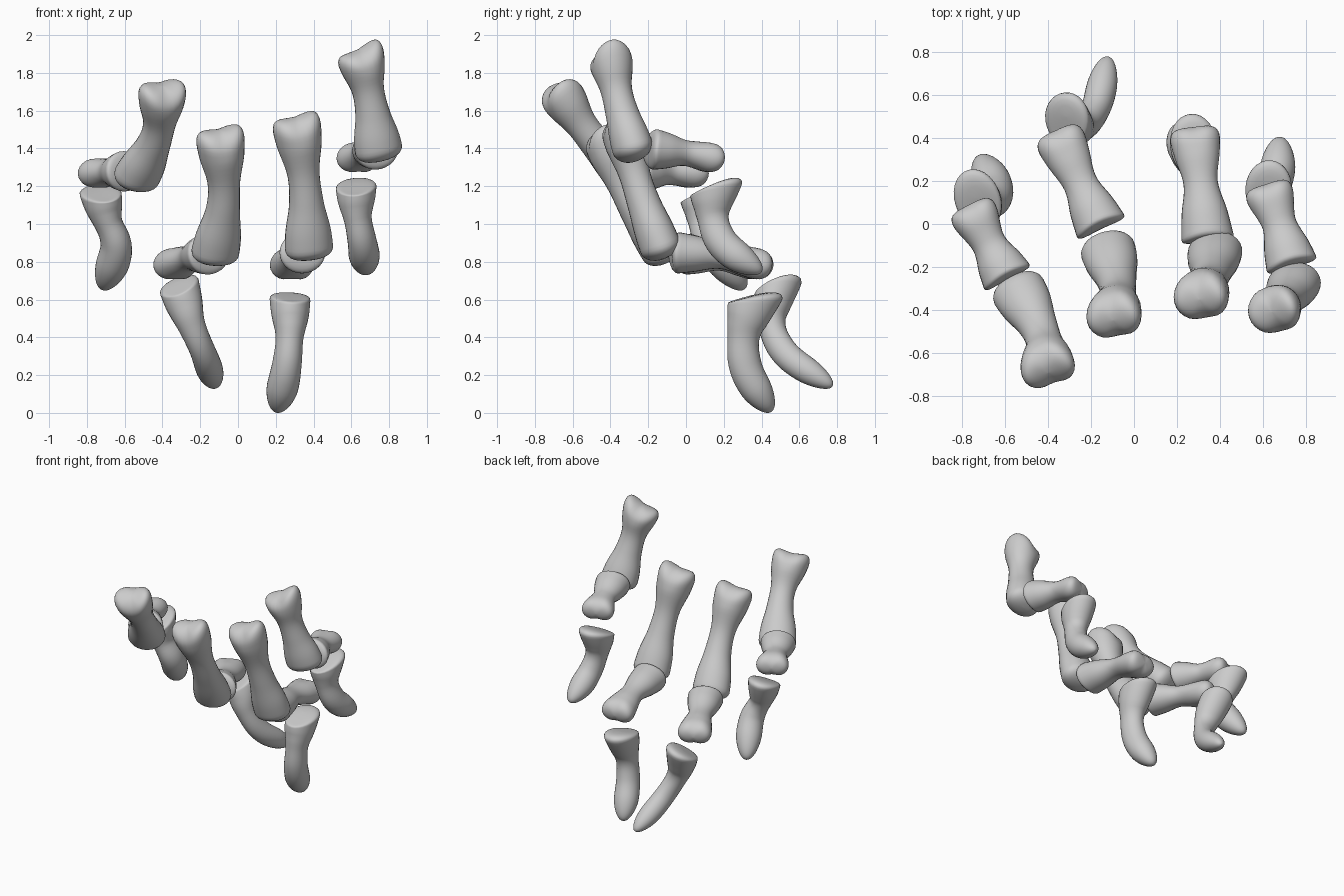
import bpy, bmesh, math
from mathutils import Vector

if "Cube" in bpy.data.objects:
    bpy.data.objects.remove(bpy.data.objects["Cube"])

SEG, RINGS = 28, 36

def spline(pts, t):
    """Catmull-Rom through evenly spaced points (vectors of any size)."""
    n = len(pts) - 1
    i = min(int(t * n), n - 1)
    f = t * n - i
    p1, p2 = pts[i], pts[i + 1]
    p0 = pts[i - 1] if i > 0 else p1 * 2 - p2
    p3 = pts[i + 2] if i + 2 <= n else p2 * 2 - p1
    return 0.5 * (2 * p1 + (p2 - p0) * f + (2 * p0 - 5 * p1 + 4 * p2 - p3) * f * f
                  + (3 * p1 - p0 - 3 * p2 + p3) * f ** 3)

def cap(d, c):
    return math.sqrt(max(0.0, 1 - (1 - min(d / c, 1)) ** 2))

def bone(name, path, side, radii, caps, notch, groove, skew=0.0, tilt=0.0):
    """Loft an oval section along a path; notch pushes the two end lobes outward,
    skew and tilt slope the first end sideways and front to back."""
    path = [Vector(p) for p in path]
    radii = [Vector(r) for r in radii]
    side = Vector(side)
    length = sum((b - a).length for a, b in zip(path, path[1:]))
    bm = bmesh.new()
    rings = []
    for k in range(RINGS + 1):
        t = 0.5 - 0.5 * math.cos(math.pi * (0.03 + 0.94 * k / RINGS))
        t = min(max((t - 0.00222) / 0.99556, 0.0), 1.0)
        c = spline(path, t)
        tan = (spline(path, min(t + .02, 1)) - spline(path, max(t - .02, 0))).normalized()
        s = (side - tan * side.dot(tan)).normalized()
        n = tan.cross(s)
        w, h = spline(radii, t)
        d0, d1 = t * length, (1 - t) * length
        f = max(cap(d0, caps[0]) * cap(d1, caps[1]), 0.03)
        w0, w1 = max(0, 1 - d0 / .18), max(0, 1 - d1 / .18)
        ring = []
        for j in range(SEG):
            a = 2 * math.pi * j / SEG
            u, v = math.cos(a), math.sin(a)
            dip = math.exp(-(u / .45) ** 2)
            hh = h * (1 - dip * (groove[0] * w0 + groove[1] * w1))
            uu = u * f
            push = (w1 * notch[1] - w0 * notch[0]) * (uu * uu - .35) + w0 * f * (tilt * v - skew * u)
            ring.append(bm.verts.new(c + s * (w * uu) + n * (hh * f * v) + tan * push))
        rings.append(ring)
    for a, b in zip(rings, rings[1:]):
        for j in range(SEG):
            bm.faces.new((a[j], a[(j + 1) % SEG], b[(j + 1) % SEG], b[j]))
    bm.faces.new(rings[0])
    bm.faces.new(rings[-1])
    bmesh.ops.recalc_face_normals(bm, faces=bm.faces)
    for fc in bm.faces:
        fc.smooth = True
    me = bpy.data.meshes.new(name)
    bm.to_mesh(me)
    bm.free()
    bpy.context.collection.objects.link(bpy.data.objects.new(name, me))

# Half width and half thickness along each kind of bone
LONG = [(.14, .135), (.122, .115), (.086, .084), (.092, .088), (.122, .105), (.132, .11)]
MID = [(.128, .115), (.108, .095), (.08, .068), (.108, .085), (.135, .115)]
CLAW = [(.112, .135), (.1, .115), (.074, .085), (.077, .087), (.084, .085), (.075, .07)]

# Upper bones: path from notched head to base, sideways direction, head tilt
upper = {
    "outer_left": ([(-.395, -.71, 1.755), (-.43, -.51, 1.47), (-.56, -.27, 1.205)], (.9, .4, 0), 0),
    "inner_left": ([(-.10, -.46, 1.525), (-.075, -.30, 1.14), (-.13, -.09, .795)], (.95, .25, 0), .01),
    "inner_right": ([(.30, -.36, 1.595), (.355, -.25, 1.19), (.38, -.11, .81)], (.95, .22, 0), .015),
    "outer_right": ([(.635, -.415, 1.955), (.70, -.355, 1.65), (.755, -.26, 1.33)], (.93, .28, 0), .035),
}
for n, (p, s, k) in upper.items():
    bone(n + "_upper_bone", p, s, LONG, (.12, .08), (.09, .02), (.25, 0), k)

# Middle bones: short spools
middle = {
    "outer_left": ([(-.58, -.265, 1.28), (-.675, -.09, 1.275), (-.775, .105, 1.265)], (.87, .45, 0)),
    "inner_left": ([(-.145, -.03, .845), (-.25, .19, .82), (-.37, .45, .77)], (.87, .4, 0)),
    "inner_right": ([(.345, -.09, .85), (.31, .19, .83), (.275, .465, .765)], (.97, .12, 0)),
    "outer_right": ([(.74, -.21, 1.40), (.675, 0, 1.375), (.61, .20, 1.335)], (.93, .3, 0)),
}
for n, (p, s) in middle.items():
    bone(n + "_middle_bone", p, s, MID, (.045, .11), (.03, .05), (0, .25))

# End bones: sloped socket, curved shaft, blunt tip
tips = {
    "outer_left": ([(-.735, .12, 1.19), (-.695, .10, 1.03), (-.645, .15, .87), (-.715, .31, .655)], (.95, .2, 0), 1.05),
    "inner_left": ([(-.32, .50, .70), (-.26, .45, .50), (-.18, .53, .31), (-.12, .775, .14)], (.95, -.25, 0), .85),
    "inner_right": ([(.275, .385, .635), (.275, .31, .44), (.255, .32, .23), (.205, .45, .005)], (.98, .1, 0), 1),
    "outer_right": ([(.625, .17, 1.225), (.63, .14, 1.06), (.66, .20, .89), (.68, .40, .745)], (.97, -.1, 0), .98),
}
for n, (p, s, m) in tips.items():
    r = [(w * (m if i > 2 else 1), h * m) for i, (w, h) in enumerate(CLAW)]
    bone(n + "_end_bone", p, s, r, (.05, .14), (.02, 0), (0, 0), 0, .09)
